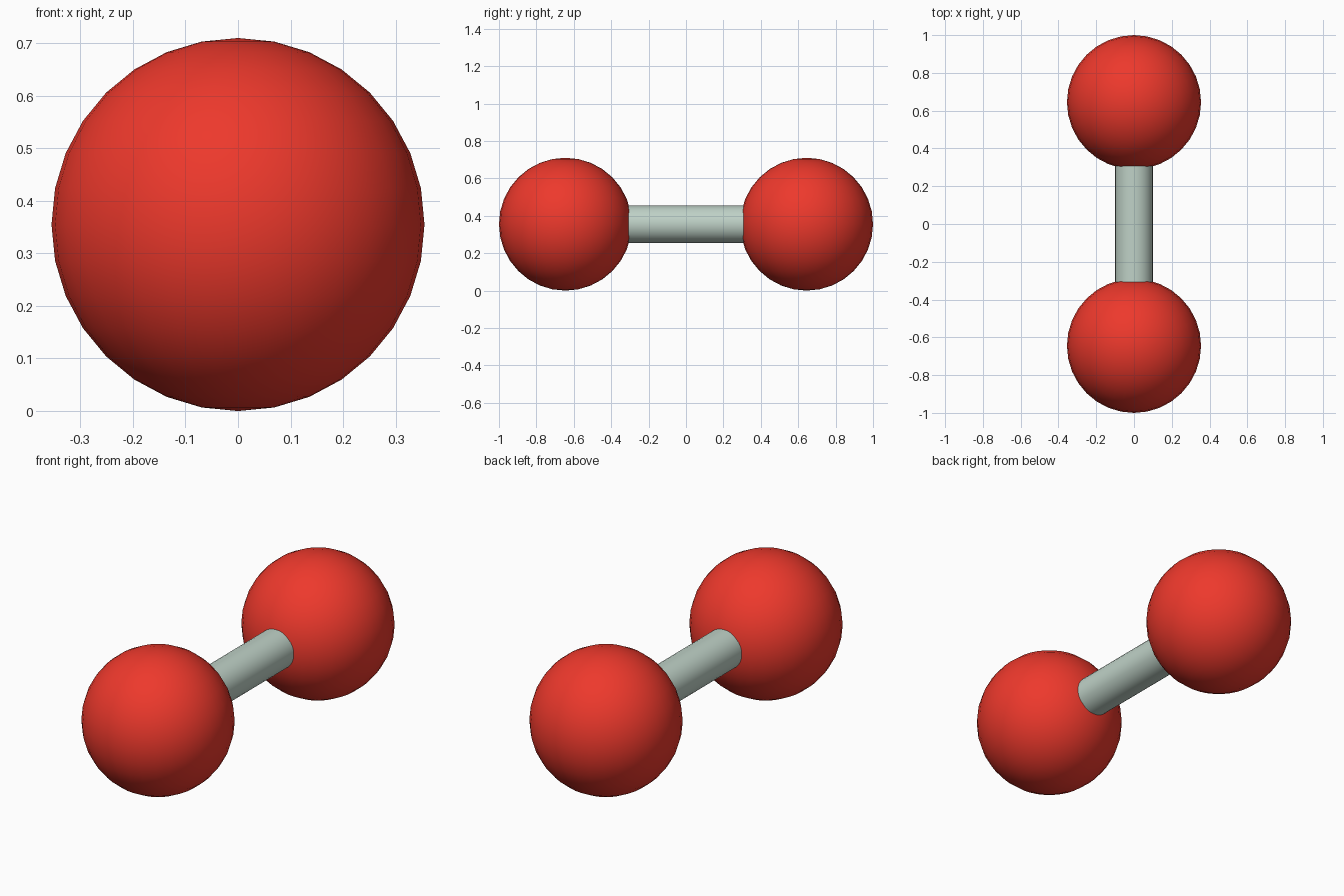
import bpy
from math import radians

if "Cube" in bpy.data.objects:
    bpy.data.objects.remove(bpy.data.objects["Cube"])

R = 0.355          # ball radius
Y = 1 - R          # ball centre distance from the middle


def material(name, rgb):
    mat = bpy.data.materials.new(name)
    mat.diffuse_color = (*rgb, 1)
    mat.use_nodes = True
    mat.node_tree.nodes["Principled BSDF"].inputs["Base Color"].default_value = mat.diffuse_color
    return mat


def finish(name, mat):
    ob = bpy.context.object
    ob.name = name
    ob.data.materials.append(mat)
    bpy.ops.object.shade_smooth_by_angle(angle=radians(40))


red = material("red", (0.85, 0.04, 0.025))
pale = material("pale_green_grey", (0.52, 0.64, 0.57))

# Balls at both ends
for name, side in (("front_ball", -1), ("back_ball", 1)):
    bpy.ops.mesh.primitive_uv_sphere_add(segments=32, ring_count=16, radius=R,
                                         location=(0, side * Y, R))
    finish(name, red)

# Connecting rod, its ends sunk into the balls
bpy.ops.mesh.primitive_cylinder_add(vertices=32, radius=0.1, depth=2 * Y,
                                    location=(0, 0, R), rotation=(radians(90), 0, 0))
finish("connecting_rod", pale)
